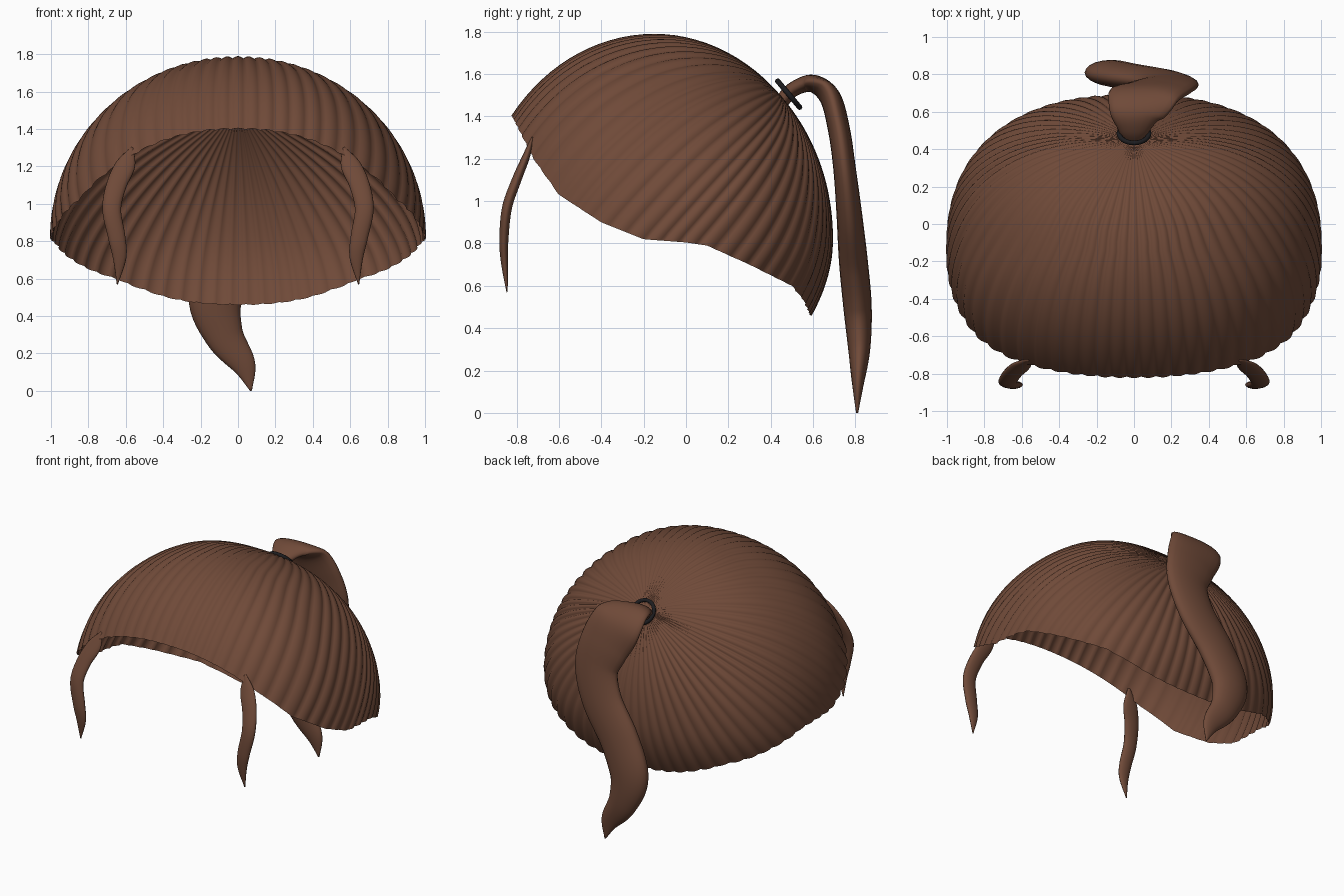
import bpy, bmesh
from math import sin, cos, pi, radians, sqrt
from mathutils import Vector, Matrix

if "Cube" in bpy.data.objects:
    bpy.data.objects.remove(bpy.data.objects["Cube"])


def material(name, rgb):
    m = bpy.data.materials.new(name)
    m.diffuse_color = (*rgb, 1)
    m.use_nodes = True
    m.node_tree.nodes["Principled BSDF"].inputs["Base Color"].default_value = m.diffuse_color
    return m


BROWN = material("brown_hair", (0.16, 0.068, 0.04))
BLACK = material("black_band", (0.012, 0.012, 0.014))


def add_object(name, bm, mat):
    bmesh.ops.recalc_face_normals(bm, faces=bm.faces)
    me = bpy.data.meshes.new(name)
    bm.to_mesh(me)
    bm.free()
    for p in me.polygons:
        p.use_smooth = True
    me.materials.append(mat)
    ob = bpy.data.objects.new(name, me)
    bpy.context.collection.objects.link(ob)
    return ob


def bridge(bm, a, b):
    n = len(a)
    for i in range(n):
        bm.faces.new((a[i], a[(i + 1) % n], b[(i + 1) % n], b[i]))


# ---- Hair cap: ridged shell combed from the tie point to a curved hairline
CENTRE = Vector((0, -0.15, 0.82))
HAIRLINE = [(-0.9, 1.55), (-0.82, 1.40), (-0.72, 1.2), (-0.6, 1.03), (-0.4, 0.9),
            (-0.2, 0.82), (0, 0.805), (0.1, 0.79), (0.3, 0.70), (0.5, 0.60),
            (0.55, 0.54), (0.59, 0.46), (0.66, 0.2)]


def hairline(y):
    for (y0, z0), (y1, z1) in zip(HAIRLINE, HAIRLINE[1:]):
        if y <= y1:
            return z0 + (z1 - z0) * (y - y0) / (y1 - y0)
    return HAIRLINE[-1][1]


def surface(d, k=1.0):
    n = 2.4 if d.y > 0 else 2.15
    h = sqrt(d.x ** 2 + d.y ** 2)
    g = (abs(d.x) ** n + abs(d.y) ** n) ** (1 / n)
    s = h / g if g > 1e-6 else 1
    if d.z < 0:
        s *= 1 - 0.37 * d.z ** 2
    return CENTRE + Vector((d.x * s, 0.84 * d.y * s, 0.965 * d.z)) * k


def rim_direction(a):
    lo, hi = radians(-50), radians(60)
    for _ in range(30):
        e = (lo + hi) / 2
        d = Vector((sin(a) * cos(e), -cos(a) * cos(e), sin(e)))
        p = surface(d)
        if p.z > hairline(p.y):
            hi = e
        else:
            lo = e
    return d


RIDGES, STEPS, ROWS = 64, 6, 28
pole = Vector((0, 0.62 / 0.84, 0.70 / 0.965)).normalized()
rims = [rim_direction(2 * pi * i / (RIDGES * STEPS)) for i in range(RIDGES * STEPS)]
bm = bmesh.new()
tip = bm.verts.new(surface(pole))
prev = None
for r in range(1, ROWS + 1):
    t = r / ROWS
    ring = []
    for i, d in enumerate(rims):
        ang = pole.angle(d)
        q = (pole * sin((1 - t) * ang) + d * sin(t * ang)) / sin(ang)
        ridge = abs(cos(pi * i / STEPS)) - 0.6
        ring.append(bm.verts.new(surface(q, 1 + 0.013 * ridge * min(1, 2.5 * t))))
    if prev:
        bridge(bm, prev, ring)
    else:
        for i in range(len(ring)):
            bm.faces.new((tip, ring[i], ring[(i + 1) % len(ring)]))
    prev = ring
add_object("hair_cap", bm, BROWN)


# ---- Flattened tapering locks; each point is x, y, z, half width, half depth
def lock(name, points, sides=20, sub=7):
    pts = [Vector(p) for p in points]
    pts = [2 * pts[0] - pts[1]] + pts + [2 * pts[-1] - pts[-2]]
    path = []
    for i in range(1, len(pts) - 2):
        a, b, c, d = pts[i - 1:i + 3]
        for s in range(sub):
            t = s / sub
            path.append(0.5 * (2 * b + (c - a) * t + (2 * a - 5 * b + 4 * c - d) * t ** 2
                               + (3 * b - a - 3 * c + d) * t ** 3))
    path.append(pts[-2])
    bm = bmesh.new()
    prev = None
    for i, p in enumerate(path):
        c = Vector(p[:3])
        tan = (Vector(path[min(i + 1, len(path) - 1)][:3])
               - Vector(path[max(i - 1, 0)][:3])).normalized()
        side = (Vector((1, 0, 0)) - tan * tan.x).normalized()
        deep = tan.cross(side)
        w, h = max(p[3], 0.003), max(p[4], 0.003)
        ring = [bm.verts.new(c + side * w * cos(2 * pi * k / sides)
                             + deep * h * sin(2 * pi * k / sides)) for k in range(sides)]
        if prev:
            bridge(bm, prev, ring)
        else:
            bm.faces.new(ring)
        prev = ring
    bm.faces.new(prev)
    return add_object(name, bm, BROWN)


lock("ponytail", [
    (0, 0.45, 1.47, 0.06, 0.035), (0, 0.51, 1.53, 0.09, 0.035),
    (0.01, 0.60, 1.555, 0.15, 0.042), (0.05, 0.68, 1.49, 0.19, 0.05),
    (0.13, 0.722, 1.34, 0.185, 0.052), (0.18, 0.748, 1.16, 0.165, 0.053),
    (0.12, 0.77, 0.95, 0.155, 0.06), (-0.03, 0.79, 0.72, 0.15, 0.068),
    (-0.12, 0.81, 0.50, 0.145, 0.067), (-0.075, 0.818, 0.30, 0.105, 0.052),
    (0.03, 0.812, 0.14, 0.065, 0.028), (0.07, 0.808, 0.0, 0.005, 0.005)])

# ---- Loose front strands, mirrored
strand = lock("front_strands", [
    (0.565, -0.725, 1.30, 0.008, 0.006), (0.60, -0.755, 1.21, 0.052, 0.018),
    (0.65, -0.80, 1.10, 0.054, 0.023), (0.675, -0.845, 0.97, 0.05, 0.024),
    (0.648, -0.86, 0.82, 0.046, 0.022), (0.633, -0.857, 0.71, 0.036, 0.017),
    (0.645, -0.845, 0.57, 0.003, 0.003)], sides=14)
strand.modifiers.new("mirror", 'MIRROR')

# ---- Hair tie ring around the root of the ponytail
bpy.ops.mesh.primitive_torus_add(major_radius=0.08, minor_radius=0.013,
                                 major_segments=36, minor_segments=10,
                                 location=(0, 0.485, 1.505),
                                 rotation=(radians(-50), 0, 0))
tie = bpy.context.object
tie.name = "hair_tie"
tie.data.materials.append(BLACK)
bpy.ops.object.shade_smooth()
